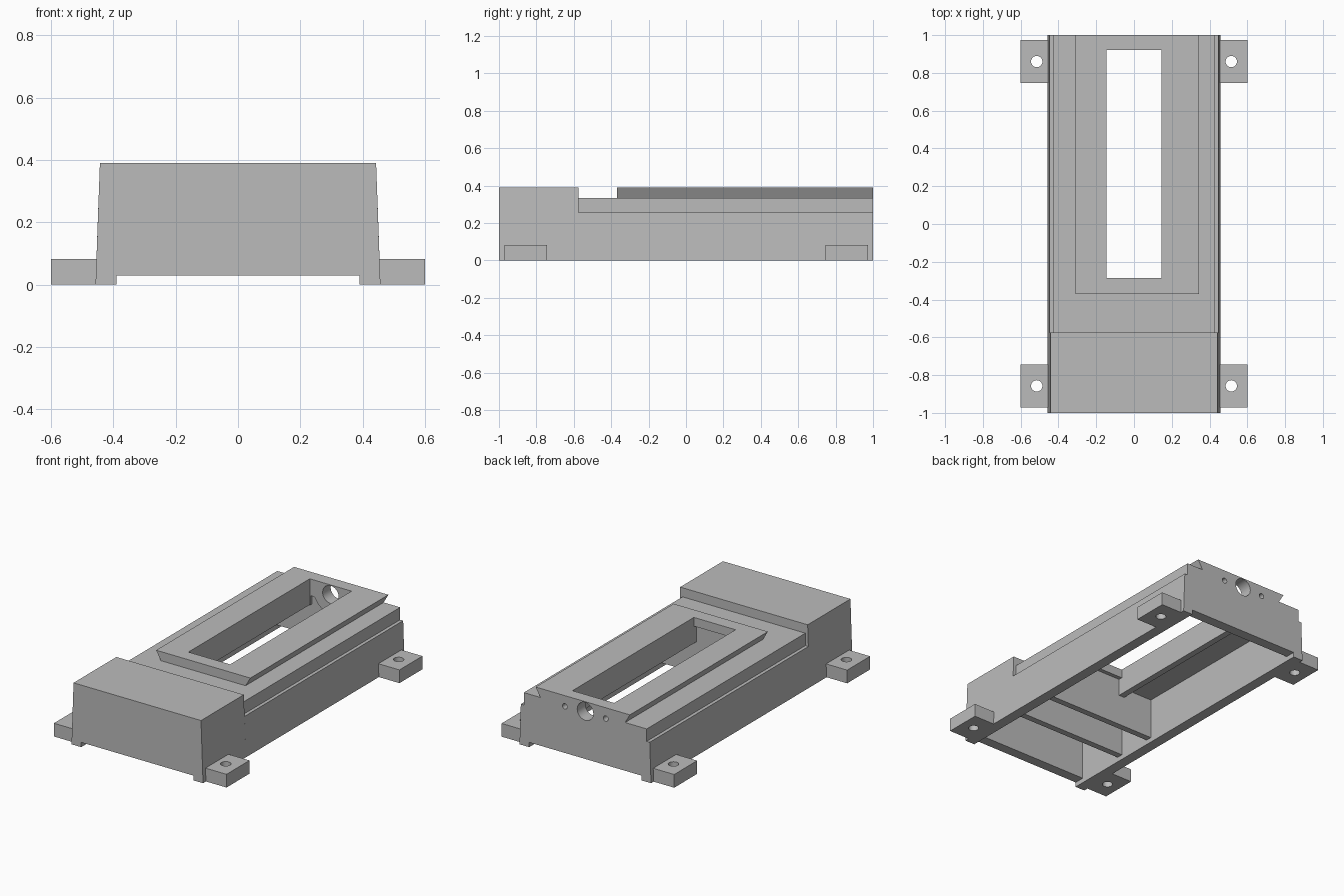
import bpy, bmesh, math
from mathutils import Vector

if "Cube" in bpy.data.objects:
    bpy.data.objects.remove(bpy.data.objects["Cube"], do_unlink=True)

mat = bpy.data.materials.new("cast_grey")
mat.use_nodes = True
GREY = (0.5, 0.5, 0.5, 1)
mat.diffuse_color = GREY
mat.node_tree.nodes["Principled BSDF"].inputs["Base Color"].default_value = GREY


def finish(name, bm):
    bmesh.ops.recalc_face_normals(bm, faces=bm.faces)
    mesh = bpy.data.meshes.new(name)
    bm.to_mesh(mesh)
    bm.free()
    mesh.materials.append(mat)
    ob = bpy.data.objects.new(name, mesh)
    bpy.context.collection.objects.link(ob)
    return ob


def prism(name, profile, y0, y1):
    """Extrude an (x, z) profile along y."""
    bm = bmesh.new()
    face = bm.faces.new([bm.verts.new((x, y0, z)) for x, z in profile])
    ext = bmesh.ops.extrude_face_region(bm, geom=[face])
    moved = [v for v in ext["geom"] if isinstance(v, bmesh.types.BMVert)]
    bmesh.ops.translate(bm, verts=moved, vec=(0, y1 - y0, 0))
    return finish(name, bm)


def box(name, x0, x1, y0, y1, z0, z1):
    return prism(name, [(x0, z0), (x1, z0), (x1, z1), (x0, z1)], y0, y1)


def cylinder(name, radius, centre, axis, depth, top=None):
    """Upright or y-aligned cylinder, optionally trimmed flat at height top."""
    bm = bmesh.new()
    bmesh.ops.create_cone(bm, cap_ends=True, segments=32, radius1=radius,
                          radius2=radius, depth=depth)
    rot = Vector((0, 0, 1)).rotation_difference(Vector(axis)).to_matrix()
    bmesh.ops.rotate(bm, verts=bm.verts, matrix=rot)
    bmesh.ops.translate(bm, verts=bm.verts, vec=centre)
    if top:
        bmesh.ops.bisect_plane(bm, geom=bm.verts[:] + bm.edges[:] + bm.faces[:],
                               plane_co=(0, 0, top), plane_no=(0, 0, 1), clear_outer=True)
        bmesh.ops.holes_fill(bm, edges=[e for e in bm.edges if e.is_boundary])
    return finish(name, bm)


def combine(target, other, operation):
    mod = target.modifiers.new(operation, "BOOLEAN")
    mod.operation, mod.solver, mod.object = operation, "EXACT", other
    bpy.context.view_layer.objects.active = target
    bpy.ops.object.modifier_apply(modifier=mod.name)
    bpy.data.objects.remove(other, do_unlink=True)


def mirrored(half):
    return half + [(-x, z) for x, z in reversed(half)]


# Tapered body: tall front block and lower stepped rear bed
body = prism("machine_bed", mirrored([(0.457, 0), (0.443, 0.39)]), -1, -0.575)
rear = prism("rear_bed", mirrored([(0.457, 0), (0.448, 0.255), (0.427, 0.255),
                                   (0.427, 0.333)]), -0.575, 1)
combine(body, rear, "UNION")

# Dovetail slide with undercut flanks
dovetail = prism("dovetail", [(-0.277, 0.31), (0.312, 0.31), (0.312, 0.333),
                              (0.345, 0.39), (-0.31, 0.39), (-0.277, 0.333)], -0.37, 1)
combine(body, dovetail, "UNION")

# Hollow underside: three bays parted by ribs, raised ends
for y0, y1, ceiling in ((-0.935, -0.615, 0.345), (-0.575, -0.35, 0.285),
                        (-0.31, 0.935, 0.285)):
    combine(body, box("bay", -0.39, 0.39, y0, y1, -0.1, ceiling), "DIFFERENCE")
combine(body, box("end_relief", -0.39, 0.39, -1.1, 1.1, -0.1, 0.03), "DIFFERENCE")

# Hanging rims beside the slot, then the slot itself
for side in (-1, 1):
    x0, x1 = sorted((side * 0.14, side * 0.185))
    combine(body, box("slot_rim", x0, x1, -0.32, 0.95, 0.227, 0.3), "UNION")
combine(body, box("slot_relief", -0.145, 0.145, -0.31, 0.92, 0.1, 0.335), "DIFFERENCE")
combine(body, box("slot", -0.145, 0.145, -0.285, 0.92, 0.2, 0.5), "DIFFERENCE")

# Bearing boss on the rear wall, with the screw bore and two small holes
combine(body, cylinder("boss", 0.12, (0, 0.945, 0.329), (0, 1, 0), 0.05, 0.36), "UNION")
combine(body, cylinder("bore", 0.056, (0, 1, 0.329), (0, 1, 0), 0.3), "DIFFERENCE")
for x in (-0.142, 0.142):
    combine(body, cylinder("bolt_hole", 0.017, (x, 1, 0.322), (0, 1, 0), 0.1), "DIFFERENCE")

# Four drilled mounting feet
for side, label in ((-1, "right"), (1, "left")):
    for y, end in ((-0.857, "front"), (0.86, "rear")):
        x0, x1 = sorted((side * 0.44, side * 0.6))
        foot = box(f"{end}_{label}_foot", x0, x1, y - 0.114, y + 0.114, 0, 0.083)
        combine(foot, cylinder("foot_hole", 0.03, (side * 0.515, y, 0.04), (0, 0, 1), 0.3),
                "DIFFERENCE")
        combine(body, foot, "UNION")

# Smooth the bores, keep machined edges crisp
bpy.ops.object.select_all(action="DESELECT")
body.select_set(True)
bpy.context.view_layer.objects.active = body
bpy.ops.object.shade_smooth_by_angle(angle=math.radians(30))
